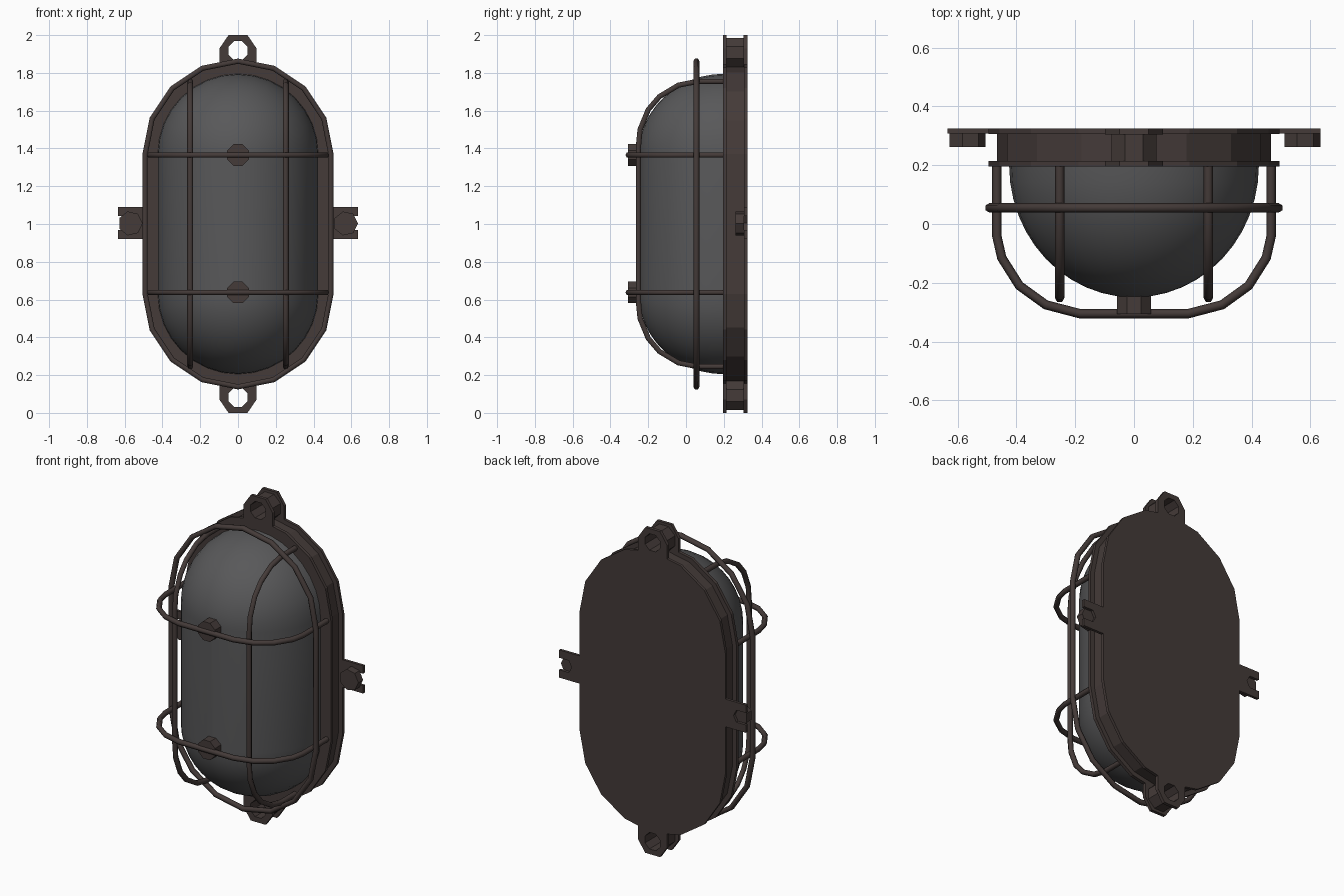
import bpy, bmesh, math
from mathutils import Vector

if "Cube" in bpy.data.objects:
    bpy.data.objects.remove(bpy.data.objects["Cube"])


def material(name, rgb):
    m = bpy.data.materials.new(name)
    m.diffuse_color = (*rgb, 1)
    m.use_nodes = True
    m.node_tree.nodes["Principled BSDF"].inputs["Base Color"].default_value = m.diffuse_color
    return m


METAL = material("dark brown metal", (0.058, 0.043, 0.040))
GLASS = material("grey glass", (0.098, 0.098, 0.101))
OFF = 0.37  # half length of the straight sides


def finish(name, bm, mat, smooth=False):
    bmesh.ops.remove_doubles(bm, verts=bm.verts, dist=1e-5)
    bmesh.ops.recalc_face_normals(bm, faces=bm.faces)
    me = bpy.data.meshes.new(name)
    bm.to_mesh(me)
    bm.free()
    me.materials.append(mat)
    for p in me.polygons:
        p.use_smooth = smooth
    ob = bpy.data.objects.new(name, me)
    bpy.context.collection.objects.link(ob)
    return ob


def stadium(r, seg=8):
    """Upright stadium outline in x, z."""
    pts = []
    for start, zc in ((0, 1 + OFF), (math.pi, 1 - OFF)):
        for i in range(seg + 1):
            a = start + math.pi * i / seg
            pts.append((r * math.cos(a), zc + r * math.sin(a)))
    return pts


def circle(x, z, r, n, turn=0.0):
    return [(x + r * math.cos(turn + math.tau * i / n),
             z + r * math.sin(turn + math.tau * i / n)) for i in range(n)]


def plate(name, pts, y0, y1, mat=METAL):
    """Outline in x, z extruded along y."""
    bm = bmesh.new()
    a = [bm.verts.new((x, y0, z)) for x, z in pts]
    b = [bm.verts.new((x, y1, z)) for x, z in pts]
    bm.faces.new(a)
    bm.faces.new(b)
    for i in range(len(a)):
        j = (i + 1) % len(a)
        bm.faces.new((a[i], a[j], b[j], b[i]))
    return finish(name, bm, mat)


def ring_plate(name, outer, inner, y0, y1):
    """Plate with a hole; both outlines have the same point count."""
    bm = bmesh.new()
    loops = [[bm.verts.new((x, y, z)) for x, z in pts]
             for pts, y in ((outer, y0), (outer, y1), (inner, y1), (inner, y0))]
    n = len(outer)
    for k in range(4):
        p, q = loops[k], loops[(k + 1) % 4]
        for i in range(n):
            j = (i + 1) % n
            bm.faces.new((p[i], p[j], q[j], q[i]))
    return finish(name, bm, METAL)


def rod(name, pts, cyclic=False, r=0.016):
    """Six sided wire swept along points."""
    cu = bpy.data.curves.new(name, 'CURVE')
    cu.dimensions = '3D'
    cu.bevel_depth = r
    cu.bevel_resolution = 1
    cu.use_fill_caps = True
    sp = cu.splines.new('POLY')
    sp.points.add(len(pts) - 1)
    for p, c in zip(sp.points, pts):
        p.co = (*c, 1)
    sp.use_cyclic_u = cyclic
    cu.materials.append(METAL)
    ob = bpy.data.objects.new(name, cu)
    bpy.context.collection.objects.link(ob)
    bpy.ops.object.select_all(action='DESELECT')
    ob.select_set(True)
    bpy.context.view_layer.objects.active = ob
    bpy.ops.object.convert(target='MESH')
    bpy.ops.object.shade_smooth_by_angle(angle=math.radians(65))


# housing: front flange, wall, back plate
plate("front_flange", stadium(0.495), 0.195, 0.215)
plate("housing_wall", stadium(0.467), 0.215, 0.31)
plate("back_plate", stadium(0.495), 0.307, 0.325)

# glass dome: stadium rings shrinking along an ellipse
bm = bmesh.new()
rings = []
for k in range(13):
    t = math.pi / 2 * k / 12
    r = max(0.425 * math.cos(t), 1e-4)
    rings.append([bm.verts.new((x, 0.2 - 0.45 * math.sin(t), z))
                  for x, z in stadium(r, 16)])
for p, q in zip(rings, rings[1:]):
    for i in range(len(p)):
        j = (i + 1) % len(p)
        bm.faces.new((p[i], p[j], q[j], q[i]))
bm.faces.new(rings[0])
bm.faces.new(rings[-1])
dome = finish("glass_dome", bm, GLASS, True)
bpy.context.view_layer.objects.active = dome
dome.select_set(True)
bpy.ops.object.shade_smooth_by_angle(angle=math.radians(50))

# cage ring around the dome
rod("cage_ring", [(x, 0.055, z) for x, z in stadium(0.492)], True)

# horizontal cage bars with studs
half = [(0.467, 0.2), (0.467, -0.04), (0.45, -0.115), (0.39, -0.21),
        (0.30, -0.275), (0.185, -0.305)]
arc = half + [(-x, y) for x, y in reversed(half)]
for label, z in (("upper", 1.365), ("lower", 0.638)):
    rod(label + "_cage_bar", [(x, y, z) for x, y in arc])
    plate(label + "_stud", circle(0, z, 0.062, 8, math.pi / 8), -0.306, -0.235)

# vertical cage bars
half = [(0.2, 0.755), (0.06, 0.755), (-0.04, 0.735), (-0.14, 0.675),
        (-0.2, 0.605), (-0.243, 0.5), (-0.252, 0.41)]
arc = half + [(y, -z) for y, z in reversed(half)]
for label, s in (("left", -1), ("right", 1)):
    rod(label + "_vertical_bar", [(s * 0.253, y, 1 + z) for y, z in arc])

# lugs at top and bottom: two eye plates joined by a tube
turn = math.pi / 8
for label, s in (("top", 1), ("bottom", -1)):
    def flip(pts):
        return [(x, 1 + s * (z - 1)) for x, z in pts]
    outer = [(x, z) if z > 1.91 else (0.098 if x > 0.05 else -0.098 if x < -0.05
             else x, 1.83) for x, z in circle(0, 1.903, 0.105, 8, turn)]
    outer = [(0.098 if x > 0.08 else -0.098, 1.925) if abs(x) > 0.08 and z > 1.9
             else (x, 2.0 if z > 1.95 else z) for x, z in outer]
    # tidy eight point arch around the hole
    outer = [(0.098, 1.93), (0.05, 2.0), (-0.05, 2.0), (-0.098, 1.93),
             (-0.098, 1.84), (-0.04, 1.83), (0.04, 1.83), (0.098, 1.84)]
    hole = circle(0, 1.918, 0.055, 8, turn)
    ring_plate(label + "_lug_front", flip(outer), flip(hole), 0.195, 0.215)
    ring_plate(label + "_lug_back", flip(outer), flip(hole), 0.305, 0.325)
    ring_plate(label + "_lug_tube", flip(circle(0, 1.908, 0.082, 8, turn)),
               flip(hole), 0.215, 0.305)

# side tabs with open slot and bolt head
tab = [(0.46, 0.92), (0.635, 0.92), (0.635, 0.968), (0.57, 0.968), (0.55, 1.005),
       (0.57, 1.042), (0.635, 1.042), (0.635, 1.09), (0.46, 1.09)]
for label, s in (("left", -1), ("right", 1)):
    plate(label + "_tab", [(s * x, z) for x, z in tab], 0.308, 0.325)
    plate(label + "_bolt", circle(s * 0.57, 1.003, 0.065, 7), 0.262, 0.308)
